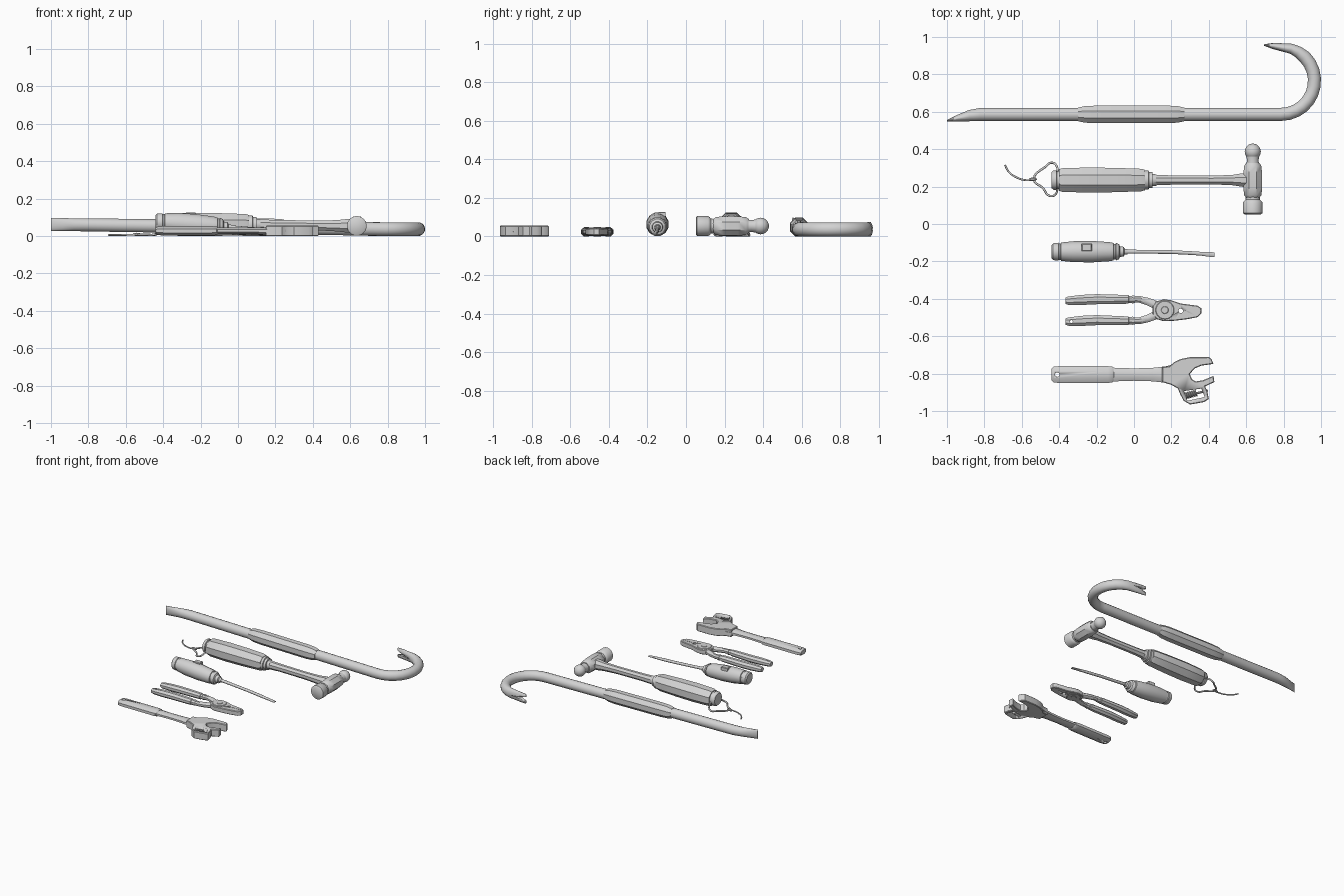
import bpy, bmesh, math
from mathutils import Vector

if "Cube" in bpy.data.objects:
    bpy.data.objects.remove(bpy.data.objects["Cube"])

STEEL = bpy.data.materials.new("steel_grey")
STEEL.diffuse_color = (0.65, 0.65, 0.65, 1)
STEEL.use_nodes = True
STEEL.node_tree.nodes["Principled BSDF"].inputs["Base Color"].default_value = STEEL.diffuse_color


def finish(name, bm, angle=40):
    bmesh.ops.recalc_face_normals(bm, faces=bm.faces)
    me = bpy.data.meshes.new(name)
    bm.to_mesh(me)
    bm.free()
    me.materials.append(STEEL)
    ob = bpy.data.objects.new(name, me)
    bpy.context.collection.objects.link(ob)
    bpy.ops.object.select_all(action='DESELECT')
    ob.select_set(True)
    bpy.context.view_layer.objects.active = ob
    bpy.ops.object.shade_smooth_by_angle(angle=math.radians(angle))
    return ob


def loft(name, rings, n=16):
    """Sweep elliptical rings (x, y, z, half width, half height) along a flat path."""
    bm = bmesh.new()
    k = 1 / math.cos(math.pi / n)
    loops = []
    for i, (x, y, z, w, h) in enumerate(rings):
        a, b = rings[max(i - 1, 0)], rings[min(i + 1, len(rings) - 1)]
        t = Vector((b[0] - a[0], b[1] - a[1], 0)).normalized()
        side = Vector((-t.y, t.x, 0))
        loop = []
        for j in range(n):
            u = (j + 0.5) * 2 * math.pi / n
            loop.append(bm.verts.new(Vector((x, y, z)) + side * w * k * math.cos(u)
                                     + Vector((0, 0, h * k * math.sin(u)))))
        loops.append(loop)
    for p, q in zip(loops, loops[1:]):
        for j in range(n):
            bm.faces.new((p[j], p[(j + 1) % n], q[(j + 1) % n], q[j]))
    bm.faces.new(loops[0])
    bm.faces.new(loops[-1])
    return finish(name, bm)


def plate(name, pts, z0, z1, bevel=0.0):
    """Extruded outline with optionally bevelled rims."""
    bm = bmesh.new()
    f = bm.faces.new([bm.verts.new((x, y, z0)) for x, y in pts])
    up = bmesh.ops.extrude_face_region(bm, geom=[f])['geom']
    bmesh.ops.translate(bm, vec=(0, 0, z1 - z0),
                        verts=[v for v in up if isinstance(v, bmesh.types.BMVert)])
    if bevel:
        rim = [e for e in bm.edges if abs(e.verts[0].co.z - e.verts[1].co.z) < 1e-6]
        bmesh.ops.bevel(bm, geom=rim, offset=bevel, segments=1, affect='EDGES')
    return finish(name, bm, 35)


def circle(x, y, r, n=16):
    return [(x + r * math.cos(i * 2 * math.pi / n), y + r * math.sin(i * 2 * math.pi / n))
            for i in range(n)]


def cut(ob, cutter):
    mod = ob.modifiers.new("cut", 'BOOLEAN')
    mod.operation, mod.solver, mod.object = 'DIFFERENCE', 'EXACT', cutter
    bpy.context.view_layer.objects.active = ob
    bpy.ops.object.modifier_apply(modifier=mod.name)
    bpy.data.objects.remove(cutter)


def cord(name, pts, r):
    cu = bpy.data.curves.new(name, 'CURVE')
    cu.dimensions, cu.bevel_depth, cu.bevel_resolution = '3D', r, 2
    cu.resolution_u, cu.use_fill_caps = 5, True
    sp = cu.splines.new('BEZIER')
    sp.bezier_points.add(len(pts) - 1)
    for bp, p in zip(sp.bezier_points, pts):
        bp.co = p
        bp.handle_left_type = bp.handle_right_type = 'AUTO'
    cu.materials.append(STEEL)
    bpy.context.collection.objects.link(bpy.data.objects.new(name, cu))


# ---- Crowbar: chisel end, shaft, hook and forked claw
def bar_z(x):
    return 0.0625 - 0.0135 * (x + 1)

R = 0.035
bar = [(-1, .552, .003, .035), (-.94, .566, .018, .034), (-.88, .579, .03, .034), (-.82, .586, R, R)]
rings = [(x, y, bar_z(x), w, h) for x, y, w, h in bar]
for i in range(13):
    a = math.radians(-90 + i * 13.5)
    w = R if i < 11 else R - 0.004 * (i - 10)
    rings.append((.785 + .18 * math.cos(a), .766 + .18 * math.sin(a), .037, w, .036))
rings += [(.745, .952, .037, .017, .037), (.695, .957, .037, .004, .037)]
crowbar = loft("crowbar_bar", rings)
bm = bmesh.new()
tri = [[bm.verts.new(p) for p in ((.67, y, .018), (.67, y, .056), (.79, y, .037))] for y in (.88, 1.02)]
bm.faces.new(tri[0])
bm.faces.new(tri[1])
for j in range(3):
    bm.faces.new((tri[0][j], tri[0][j - 1], tri[1][j - 1], tri[1][j]))
cut(crowbar, finish("claw_cutter", bm))
loft("crowbar_grip", [(x, .586, bar_z(x), w, w) for x, w in
     ((-.3, .036), (-.265, .044), (-.2, .047), (.18, .047), (.235, .044), (.27, .036))], 8)

# ---- Hammer: octagonal grip, collars, waisted shaft, ball-peen head
HY = .235
loft("hammer_grip", [(x, HY, .062, w, w * .93) for x, w in
     ((-.40, .058), (-.385, .063), (-.25, .067), (-.1, .065), (.04, .06), (.06, .054))], 8)
loft("hammer_pommel", [(x, HY, .062, w, w) for x, w in
     ((-.44, .044), (-.43, .052), (-.415, .052), (-.412, .046), (-.39, .05))])
loft("hammer_collar", [(x, HY, .06, w, w) for x, w in
     ((.05, .05), (.078, .05), (.08, .042), (.098, .042), (.1, .033), (.12, .03))])
loft("hammer_shaft", [(x, HY, z, w, h) for x, z, w, h in
     ((.09, .06, .029, .03), (.2, .06, .025, .026), (.42, .057, .023, .026),
      (.53, .055, .028, .03), (.58, .055, .036, .036), (.61, .055, .036, .036))], 8)
HX, HZ = .635, .054
loft("hammer_head_body", [(HX, y, HZ, w, w) for y, w in
     ((.14, .035), (.155, .047), (.2, .05), (.27, .05), (.31, .046), (.325, .037))], 8)
loft("hammer_face", [(HX, y, HZ, w, w) for y, w in
     ((.052, .044), (.058, .052), (.115, .052), (.122, .047), (.13, .038), (.16, .037))], 20)
loft("hammer_neck", [(HX, y, HZ, w, w) for y, w in ((.3, .036), (.34, .031), (.365, .034))], 20)
bm = bmesh.new()
bmesh.ops.create_uvsphere(bm, u_segments=20, v_segments=12, radius=.043)
bmesh.ops.translate(bm, verts=bm.verts, vec=(HX, .387, HZ))
finish("hammer_ball", bm)

# Wrist cord threaded through the hammer pommel
cord("cord_loop", [(-.415, HY, .06), (-.41, .30, .035), (-.44, .328, .008), (-.475, .305, .007),
                   (-.535, .24, .007), (-.485, .19, .007), (-.455, .152, .007), (-.42, .158, .02),
                   (-.415, HY, .06)], .006)
cord("cord_tail", [(-.52, .24, .007), (-.575, .234, .007), (-.63, .25, .006), (-.67, .28, .006),
                   (-.69, .315, .006)], .005)
loft("cord_knot", [(-.56, .238, .009, .006, .006), (-.545, .239, .009, .01, .009),
                   (-.525, .24, .009, .006, .006)], 8)

# ---- Screwdriver: turned handle, clip, shaft with flat tip
def drv_z(x):
    return .075 - .0755 * (x + .42)

loft("screwdriver_handle", [(x, -.148, drv_z(x), w, w) for x, w in
     ((-.44, .036), (-.432, .045), (-.405, .048), (-.402, .044), (-.392, .044), (-.39, .049),
      (-.32, .056), (-.22, .057), (-.13, .051), (-.11, .047), (-.108, .042), (-.098, .042),
      (-.096, .047), (-.08, .04), (-.075, .028), (-.055, .026), (-.05, .016), (-.035, .014))], 12)
loft("screwdriver_shaft", [(x, y, drv_z(x), w, h) for x, y, w, h in
     ((-.06, -.148, .011, .011), (.05, -.148, .01, .01), (.2, -.15, .01, .01), (.3, -.155, .01, .01),
      (.36, -.159, .01, .008), (.4, -.162, .013, .005), (.43, -.164, .012, .003))], 10)
plate("screwdriver_clip", [(-.28, -.145), (-.225, -.145), (-.225, -.105), (-.28, -.105)], .06, .127, .004)

# ---- Pliers: plate jaws, pivot and two cushioned handles
jaws = plate("pliers_jaws", [(.10, -.44), (.115, -.415), (.16, -.402), (.2, -.408), (.25, -.425),
             (.34, -.437), (.36, -.45), (.36, -.478), (.34, -.498), (.29, -.508), (.22, -.517),
             (.16, -.52), (.12, -.508), (.1, -.485)], .006, .042, .004)
cut(jaws, plate("hole_cutter", circle(.25, -.464, .012), -.02, .08))
plate("pliers_seam", [(.275, -.463), (.358, -.459), (.358, -.463), (.275, -.467)], .040, .0435)
plate("pliers_pivot_disc", circle(.165, -.46, .05, 24), .002, .046, .003)
plate("pliers_pivot_rivet", circle(.165, -.46, .02), .0, .049, .002)
for name, s, x0, y0, y1 in (("upper", 1, -.365, -.41, -.403), ("lower", -1, -.365, -.522, -.517)):
    loft(f"pliers_{name}_arm", [(-.03, y1, .024, .017, .016), (.03, y1, .024, .018, .016),
         (.075, -.46 + s * .045, .024, .02, .017), (.11, -.46 + s * .03, .024, .022, .017),
         (.14, -.46 + s * .015, .024, .02, .017)], 8)
    grip = loft(f"pliers_{name}_grip", [(x0, y0, .024, .017, .016), (x0 + .012, y0, .024, .022, .02),
         (-.28, y0 + .004, .024, .027, .024), (-.2, y0 + .008, .024, .027, .024),
         (-.06, y1, .024, .024, .022), (-.03, y1, .024, .023, .021), (-.027, y1, .024, .019, .018),
         (-.012, y1, .024, .019, .018), (-.01, y1, .024, .022, .02), (.005, y1, .024, .019, .018)], 8)
    if s < 0:
        cut(grip, plate("hole_cutter", circle(-.335, y0, .008, 12), -.02, .08))

# ---- Adjustable wrench: grip, shaft, open jaws and worm screw
WY = -.805
grip = loft("wrench_grip", [(x, WY, .028, w, h) for x, w, h in
     ((-.44, .032, .016), (-.43, .042, .022), (-.4, .045, .025), (-.14, .045, .025),
      (-.115, .042, .023), (-.108, .034, .018))], 8)
cut(grip, plate("hole_cutter", circle(-.41, WY, .012), -.02, .08))
loft("wrench_shaft", [(x, WY, .028, w, h) for x, w, h in
     ((-.12, .037, .018), (0, .033, .017), (.1, .036, .018), (.17, .044, .02), (.22, .058, .022))], 8)
head = plate("wrench_head", [(.15, -.765), (.19, -.76), (.215, -.738), (.25, -.722), (.30, -.712),
             (.40, -.711), (.415, -.723), (.425, -.748), (.36, -.757), (.325, -.772), (.298, -.802),
             (.31, -.83), (.33, -.842), (.37, -.835), (.425, -.812), (.43, -.845), (.38, -.868),
             (.392, -.895), (.40, -.935), (.375, -.952), (.30, -.965), (.265, -.945), (.247, -.91),
             (.235, -.88), (.2, -.86), (.15, -.845)], 0, .056, .004)
cut(head, plate("window_cutter", [(.268, -.893), (.36, -.88), (.378, -.925), (.285, -.945)], -.02, .08))
worm = []
for i in range(6):
    x = .272 + i * .011
    y = -.92 + i * .003
    worm += [(x, y, .028, .013, .018), (x + .004, y + .001, .028, .019, .024), (x + .007, y + .002, .028, .019, .024)]
loft("wrench_worm_screw", worm, 12)
loft("wrench_worm_axle", [(.255, -.925, .028, .006, .006), (.395, -.89, .028, .006, .006)], 8)
